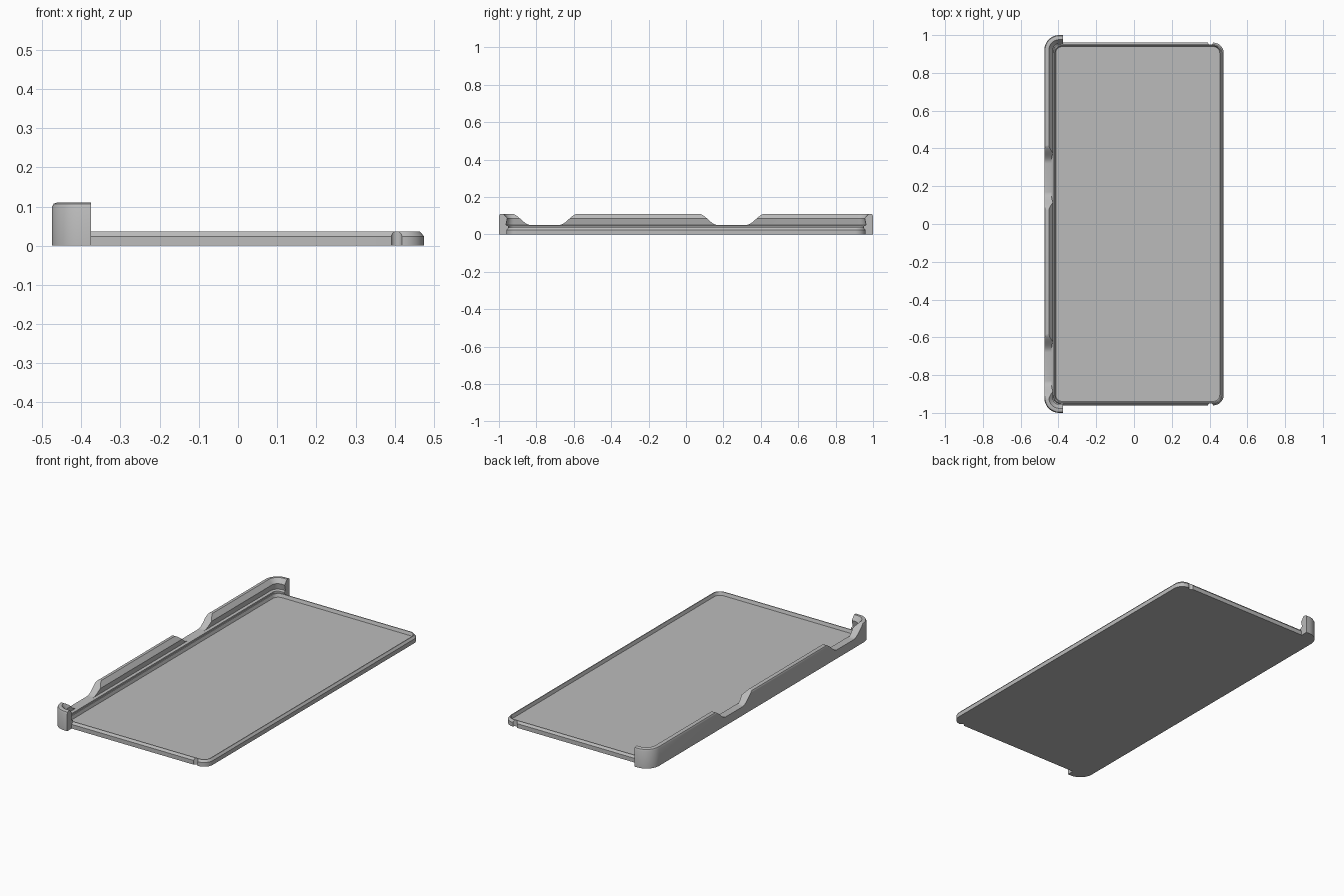
import bpy, bmesh, math
from mathutils import Vector

if "Cube" in bpy.data.objects:
    bpy.data.objects.remove(bpy.data.objects["Cube"])

grey = bpy.data.materials.new("plain grey")
grey.use_nodes = True
COLOUR = (0.5, 0.5, 0.5, 1)
grey.diffuse_color = COLOUR
grey.node_tree.nodes["Principled BSDF"].inputs["Base Color"].default_value = COLOUR


def skin(name, loops, closed):
    """Join equal-length loops with quads; cap the first and last loop."""
    bm = bmesh.new()
    rings = [[bm.verts.new(p) for p in loop] for loop in loops]
    for a, b in zip(rings, rings[1:]):
        for i in range(len(a)):
            j = (i + 1) % len(a)
            bm.faces.new((a[i], a[j], b[j], b[i]))
    if closed:
        bm.faces.new(rings[0])
        bm.faces.new(rings[-1])
    bmesh.ops.recalc_face_normals(bm, faces=bm.faces)
    mesh = bpy.data.meshes.new(name)
    bm.to_mesh(mesh)
    bm.free()
    mesh.materials.append(grey)
    obj = bpy.data.objects.new(name, mesh)
    bpy.context.collection.objects.link(obj)
    return obj


def activate(obj):
    bpy.ops.object.select_all(action="DESELECT")
    obj.select_set(True)
    bpy.context.view_layer.objects.active = obj


def cut(obj, cutter):
    cutter.hide_render = True
    activate(obj)
    mod = obj.modifiers.new("cut", "BOOLEAN")
    mod.operation, mod.solver, mod.object = "DIFFERENCE", "EXACT", cutter
    bpy.ops.object.modifier_apply(modifier=mod.name)
    bpy.data.objects.remove(cutter)


def arc(cx, cy, r, start, end, steps=10):
    angles = [math.radians(start + (end - start) * i / steps) for i in range(steps + 1)]
    return [(cx + r * math.cos(a), cy + r * math.sin(a)) for a in angles]


# Tray: nested rounded rectangles up the outside, over the rim, down to the floor
LEFT, RIGHT, HALF, RADIUS = -0.435, 0.475, 0.96, 0.055


def tray_loop(inset, z):
    r = RADIUS - inset
    x0, x1, y = LEFT + RADIUS, RIGHT - RADIUS, HALF - RADIUS
    pts = (arc(x1, y, r, 0, 90) + arc(x0, y, r, 90, 180)
           + arc(x0, -y, r, 180, 270) + arc(x1, -y, r, 270, 360))
    return [(px, py, z) for px, py in pts]


section = [(0, 0), (0, 0.024), (0.01, 0.036), (0.015, 0.036), (0.021, 0.018)]
tray = skin("tray", [tray_loop(*s) for s in section], True)

# Small round grooves in the tray edge near the free corners
for side in (-1, 1):
    circle = arc(0.405, side * 0.963, 0.014, 0, 345, 23)
    cut(tray, skin("groove_cutter", [[(x, y, z) for x, y in circle] for z in (-0.1, 0.1)], True))

# Side wall: lipped profile swept along the left edge and round both corners
profile = [(0, 0), (0, 0.098), (0.004, 0.107), (0.012, 0.11), (0.024, 0.11),
           (0.045, 0.085), (0.037, 0.05), (0.05, 0.045), (0.05, 0)]
R = 0.08
cx, cy = -0.475 + R, 1 - R
stations = [(Vector((-0.375, cy)), 90)]
stations += [(Vector((cx, cy)), 90 + 7.5 * i) for i in range(13)]
stations += [(Vector((cx, -cy)), 180 + 7.5 * i) for i in range(13)]
stations += [(Vector((-0.375, -cy)), 270)]


def wall_loop(centre, angle):
    a = math.radians(angle)
    out = Vector((math.cos(a), math.sin(a)))
    return [(*(centre + out * (R - d)), z) for d, z in profile]


wall = skin("side_wall", [wall_loop(*s) for s in stations], True)

# Two access dips with S-shaped shoulders
LOW, TOP, HALF_DIP, HALF_FLAT = 0.05, 0.11, 0.18, 0.075
for centre in (-0.755, 0.245):
    ramp = []
    for i in range(13):
        t = i / 12
        ramp.append((HALF_FLAT + (HALF_DIP - HALF_FLAT) * t,
                     LOW + (TOP + 0.001 - LOW) * (1 - math.cos(math.pi * t)) / 2))
    outline = [(-y, z) for y, z in reversed(ramp)] + ramp
    outline += [(HALF_DIP, 0.2), (-HALF_DIP, 0.2)]
    cut(wall, skin("dip_cutter", [[(x, centre + y, z) for y, z in outline]
                                  for x in (-0.6, -0.38)], True))

for obj in (tray, wall):
    activate(obj)
    bpy.ops.object.shade_smooth_by_angle(angle=math.radians(25))
